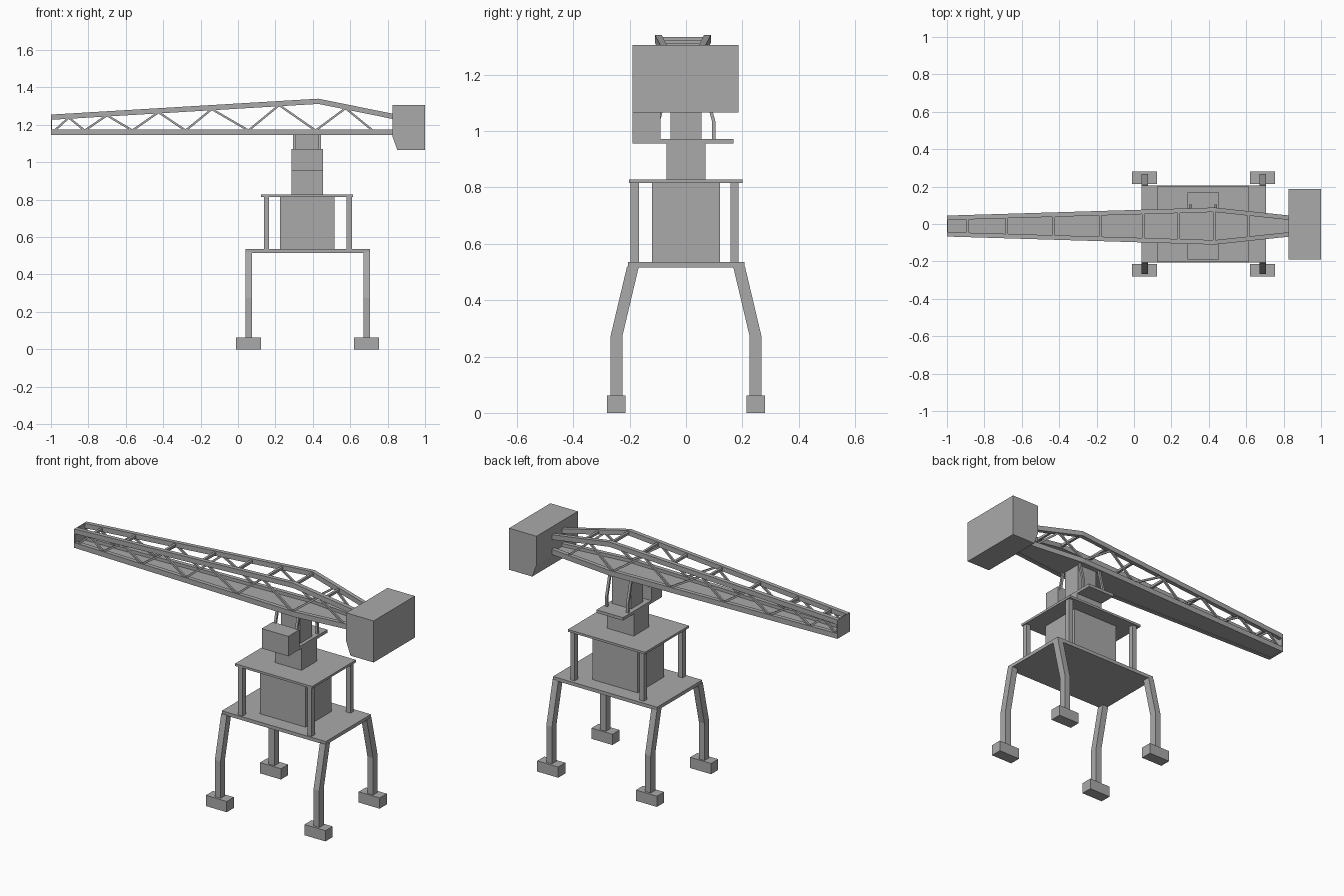
import bpy
import bmesh
from mathutils import Vector

cube = bpy.data.objects.get("Cube")
if cube:
    bpy.data.objects.remove(cube, do_unlink=True)

grey = bpy.data.materials.new("plain_grey")
grey.use_nodes = True
GREY = (0.4, 0.4, 0.4, 1)
grey.diffuse_color = GREY
grey.node_tree.nodes["Principled BSDF"].inputs["Base Color"].default_value = GREY


def loft(name, rings):
    """Closed solid through a list of matching rings of points."""
    bm = bmesh.new()
    loops = [[bm.verts.new(p) for p in ring] for ring in rings]
    for a, b in zip(loops, loops[1:]):
        for i in range(len(a)):
            j = (i + 1) % len(a)
            bm.faces.new((a[i], a[j], b[j], b[i]))
    bm.faces.new(loops[0])
    bm.faces.new(loops[-1])
    bmesh.ops.recalc_face_normals(bm, faces=bm.faces)
    mesh = bpy.data.meshes.new(name)
    bm.to_mesh(mesh)
    bm.free()
    mesh.materials.append(grey)
    obj = bpy.data.objects.new(name, mesh)
    bpy.context.collection.objects.link(obj)
    return obj


def flat_ring(x0, x1, y0, y1, z):
    return [(x0, y0, z), (x1, y0, z), (x1, y1, z), (x0, y1, z)]


def side_ring(x, y0, y1, z0, z1):
    return [(x, y0, z0), (x, y1, z0), (x, y1, z1), (x, y0, z1)]


def box(name, x0, x1, y0, y1, z0, z1):
    return loft(name, [flat_ring(x0, x1, y0, y1, z) for z in (z0, z1)])


def bar(name, p, q, t):
    """Square bar of thickness t from p to q."""
    p, q = Vector(p), Vector(q)
    d = (q - p).normalized()
    u = d.cross(Vector((0, 1, 0)) if abs(d.y) < 0.9 else Vector((1, 0, 0))).normalized() * t / 2
    v = d.cross(u)
    return loft(name, [[c + u + v, c - u + v, c - u - v, c + u - v] for c in (p, q)])


# Feet and bent legs
for x in (0.057, 0.688):
    for s in (-1, 1):
        box("foot", x - 0.067, x + 0.067, s * 0.215, s * 0.28, 0, 0.062)
        loft("leg", [flat_ring(x - 0.018, x + 0.018, s * a, s * b, z)
                     for a, b, z in ((0.225, 0.267, 0.06), (0.225, 0.267, 0.275),
                                     (0.167, 0.209, 0.52))])

# Platforms, machine house and corner posts
box("lower_platform", 0.04, 0.705, -0.205, 0.207, 0.515, 0.535)
box("machine_house", 0.225, 0.515, -0.12, 0.12, 0.535, 0.815)
box("upper_platform", 0.122, 0.615, -0.202, 0.2, 0.815, 0.828)
for x in (0.153, 0.595):
    for y in (-0.182, 0.172):
        box("corner_post", x - 0.014, x + 0.014, y - 0.015, y + 0.015, 0.535, 0.815)

# Turret, cabin and boom mount
box("turret", 0.285, 0.455, -0.07, 0.07, 0.828, 0.955)
box("turret_plate", 0.285, 0.455, -0.19, 0.168, 0.955, 0.972)
box("cabin", 0.285, 0.455, -0.19, -0.09, 0.972, 1.07)
box("boom_column", 0.312, 0.435, -0.055, 0.055, 0.972, 1.147)
for x in (0.302, 0.437):
    for s in (-1, 1):
        loft("mount_strut", [flat_ring(x - 0.007, x + 0.007, s * y - 0.006, s * y + 0.006, z)
                             for y, z in ((0.099, 0.972), (0.099, 1.03),
                                          (0.09, 1.065), (0.07, 1.147))])

# Boom: tapering deck, chords, lattice and end plate
TIP, PEAK, HEEL = -1.0, 0.43, 0.825
MID_Y, CHORD = -0.011, 0.024


def taper(x, tip, peak, heel):
    if x < PEAK:
        return tip + (peak - tip) * (x - TIP) / (PEAK - TIP)
    return peak + (heel - peak) * (x - PEAK) / (HEEL - PEAK)


def half_width(x):
    return taper(x, 0.056, 0.099, 0.057)


def top_z(x):
    return taper(x, 1.255, 1.34, 1.26)


STATIONS = (TIP, PEAK, HEEL)
loft("boom_deck", [side_ring(x, MID_Y - half_width(x) + 0.01, MID_Y + half_width(x) - 0.01,
                             1.149, 1.158) for x in STATIONS])
low_nodes = (-0.98, -0.82, -0.565, -0.28, 0.056, 0.415, 0.72)
high_nodes = (-0.905, -0.70, -0.425, -0.14, 0.22, 0.575)
path = [n for pair in zip(low_nodes, high_nodes) for n in pair] + [low_nodes[-1]]
for s in (-1, 1):
    for name, top, thick in (("lower_chord", lambda x: 1.176, 0.03), ("upper_chord", top_z, 0.028)):
        loft(name, [side_ring(x, MID_Y + s * half_width(x), MID_Y + s * (half_width(x) - CHORD),
                              top(x) - thick, top(x)) for x in STATIONS])
    points = [(x, MID_Y + s * (half_width(x) - CHORD / 2), top_z(x) - 0.022 if i % 2 else 1.17)
              for i, x in enumerate(path)]
    for p, q in zip(points, points[1:]):
        bar("lattice_brace", p, q, 0.011)
for x in (-0.89, -0.68, -0.43, -0.18, 0.05, 0.24, PEAK, 0.61):
    w = half_width(x) - CHORD / 2
    bar("cross_tie", (x, MID_Y - w, top_z(x) - 0.014), (x, MID_Y + w, top_z(x) - 0.014), 0.014)
box("boom_end_plate", TIP, TIP + 0.006, MID_Y - 0.056, MID_Y + 0.056, 1.146, 1.255)

# Counterweight with sloped lower inner edge
profile = ((0.825, 1.305), (1.0, 1.305), (1.0, 1.065), (0.852, 1.065), (0.825, 1.14))
loft("counterweight", [[(x, y, z) for x, z in profile] for y in (-0.19, 0.187)])
